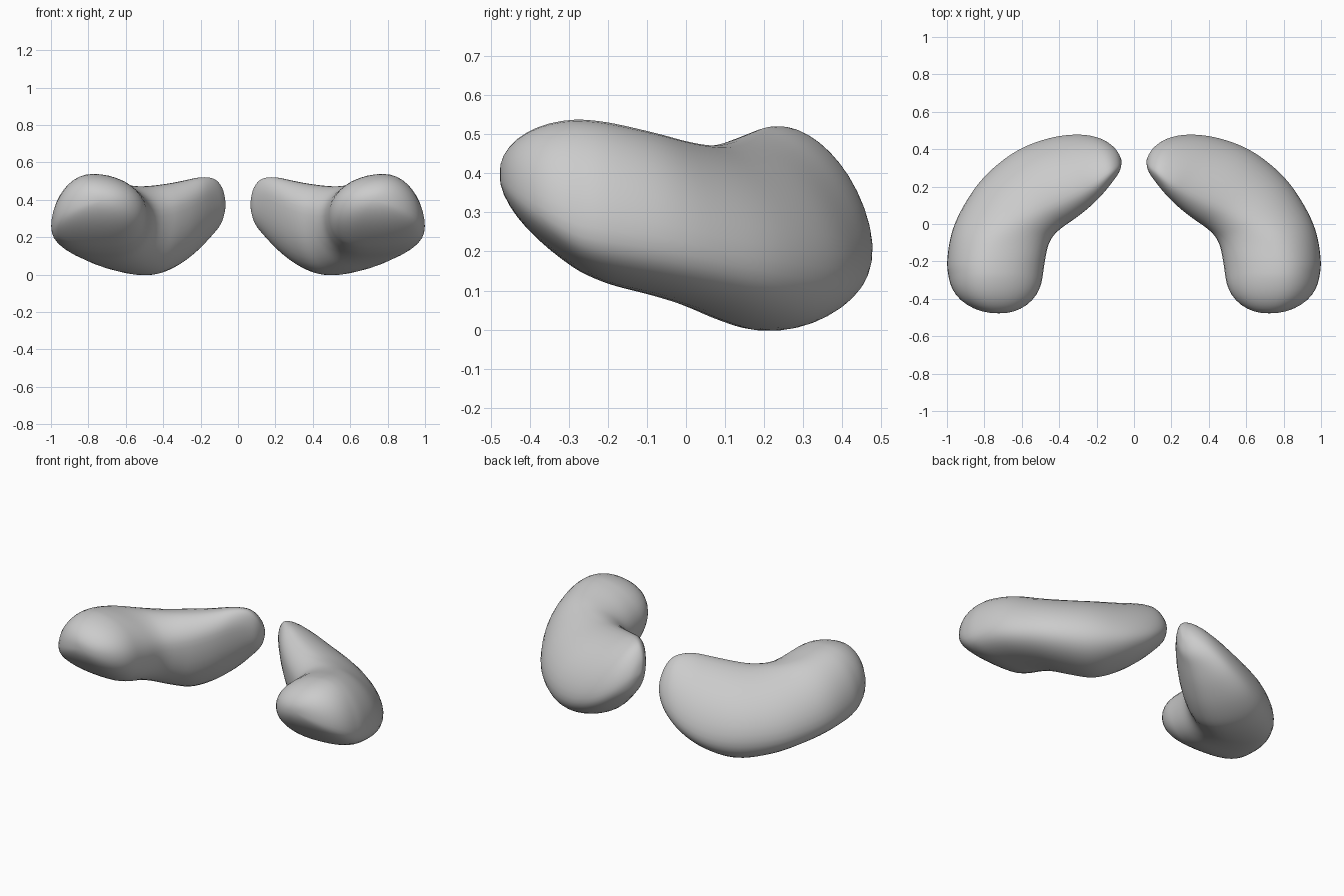
import bpy, bmesh, math

cube = bpy.data.objects.get("Cube")
if cube:
    bpy.data.objects.remove(cube, do_unlink=True)

grey = bpy.data.materials.new("plain_grey")
grey.use_nodes = True
color = (0.6, 0.6, 0.6, 1)
grey.diffuse_color = color
grey.node_tree.nodes["Principled BSDF"].inputs["Base Color"].default_value = color

# Stations from the front lobe round to the inner tip:
# outer x, y, inner x, y, then heights of outer, top, inner, bottom
STATIONS = [
    (.995, -.28, .485, -.28, .26, .543, .33, .15),
    (1.003, -.2, .473, -.2, .25, .535, .32, .115),
    (.98, -.05, .455, -.115, .23, .508, .32, .085),
    (.92, .09, .425, -.06, .2, .485, .32, .055),
    (.81, .25, .375, -.015, .17, .475, .33, .015),
    (.64, .39, .31, .03, .155, .486, .35, -.008),
    (.46, .462, .235, .09, .16, .506, .38, .035),
    (.3, .482, .17, .155, .21, .524, .41, .11),
    (.18, .46, .11, .23, .28, .513, .41, .2),
    (.1, .405, .075, .285, .34, .455, .39, .275),
    (.065, .34, .065, .34, .37, .37, .37, .37),
]
STEPS, QUARTER = 6, 10
CAP_STEPS, CAP_X, CAP_Y, CAP_Z = 9, .72, -.483, .4


def spline(a, b, c, d, t):
    """Smooth blend between stations b and c."""
    return [q + t / 2 * (r - p + t * (2 * p - 5 * q + 4 * r - s + t * (3 * (q - r) + s - p)))
            for p, q, r, s in zip(a, b, c, d)]


def ring(station, along):
    """Rounded cross-section made of four quarter arcs between its extremes."""
    ox, oy, ix, iy, z_out, z_top, z_in, z_bot = station
    # The crest drifts from the middle of the front lobe to the inner rim
    top, bot = .2 + .38 / (1 + (along * 3) ** 4), .38 + .22 * along
    arcs = [((1, z_out), (top, z_top), 1 + .35 * along), ((0, z_in), (top, z_top), 1),
            ((0, z_in), (bot, z_bot), .85 + .15 * along), ((1, z_out), (bot, z_bot), .8 + .1 * along)]
    points = []
    for k, ((n_side, z_side), (n_end, z_end), power) in enumerate(arcs):
        for j in range(QUARTER):
            a = math.pi / 2 * (j / QUARTER if k % 2 == 0 else 1 - j / QUARTER)
            n = n_end + (n_side - n_end) * max(math.cos(a), 0) ** power
            z = z_side + (z_end - z_side) * max(math.sin(a), 0) ** power
            points.append((ix + (ox - ix) * n, iy + (oy - iy) * n, z))
    return points


def cap_section(t):
    """Section of the domed front end, growing from its pole to the first station."""
    ox, oy, ix, _, z_out, z_top, z_in, z_bot = STATIONS[0]
    wide, deep = math.sin(t * math.pi / 2), 1 - math.cos(t * math.pi / 2)
    y = CAP_Y + (oy - CAP_Y) * deep

    def grow(pole, rim, amount):
        return pole + (rim - pole) * amount

    return (grow(CAP_X, ox, wide), y, grow(CAP_X, ix, wide), y,
            grow(CAP_Z, z_out, deep ** .7), grow(CAP_Z, z_top, wide),
            grow(CAP_Z, z_in, deep ** .7), grow(CAP_Z, z_bot, deep ** .55))


def build_lobe(name, side):
    bm = bmesh.new()
    last = len(STATIONS) - 1
    sections = [(cap_section(s / CAP_STEPS), 0) for s in range(1, CAP_STEPS)]
    for i in range(last):
        a, d = STATIONS[max(i - 1, 0)], STATIONS[min(i + 2, last)]
        for s in range(STEPS):
            t = s / STEPS
            sections.append((spline(a, STATIONS[i], STATIONS[i + 1], d, t), (i + t) / last))
    rings = [[bm.verts.new((side * x, y, z)) for x, y, z in ring(section, along)]
             for section, along in sections]
    count = 4 * QUARTER
    for r0, r1 in zip(rings, rings[1:]):
        for j in range(count):
            k = (j + 1) % count
            bm.faces.new((r0[j], r0[k], r1[k], r1[j]))
    # Close both ends with a fan
    tip_x, tip_y, tip_z = STATIONS[-1][0], STATIONS[-1][1], STATIONS[-1][4]
    for end, (x, y, z) in ((rings[0], (CAP_X, CAP_Y, CAP_Z)), (rings[-1], (tip_x, tip_y, tip_z))):
        tip = bm.verts.new((side * x, y, z))
        for j in range(count):
            bm.faces.new((end[j], end[(j + 1) % count], tip))
    # Relax the surface so the stations do not show
    for _ in range(5):
        bmesh.ops.smooth_vert(bm, verts=bm.verts, factor=.5,
                              use_axis_x=True, use_axis_y=True, use_axis_z=True)
    bmesh.ops.recalc_face_normals(bm, faces=bm.faces)
    mesh = bpy.data.meshes.new(name)
    bm.to_mesh(mesh)
    bm.free()
    mesh.materials.append(grey)
    mesh.shade_smooth()
    obj = bpy.data.objects.new(name, mesh)
    bpy.context.collection.objects.link(obj)


build_lobe("left_curved_lobe", 1)
build_lobe("right_curved_lobe", -1)
